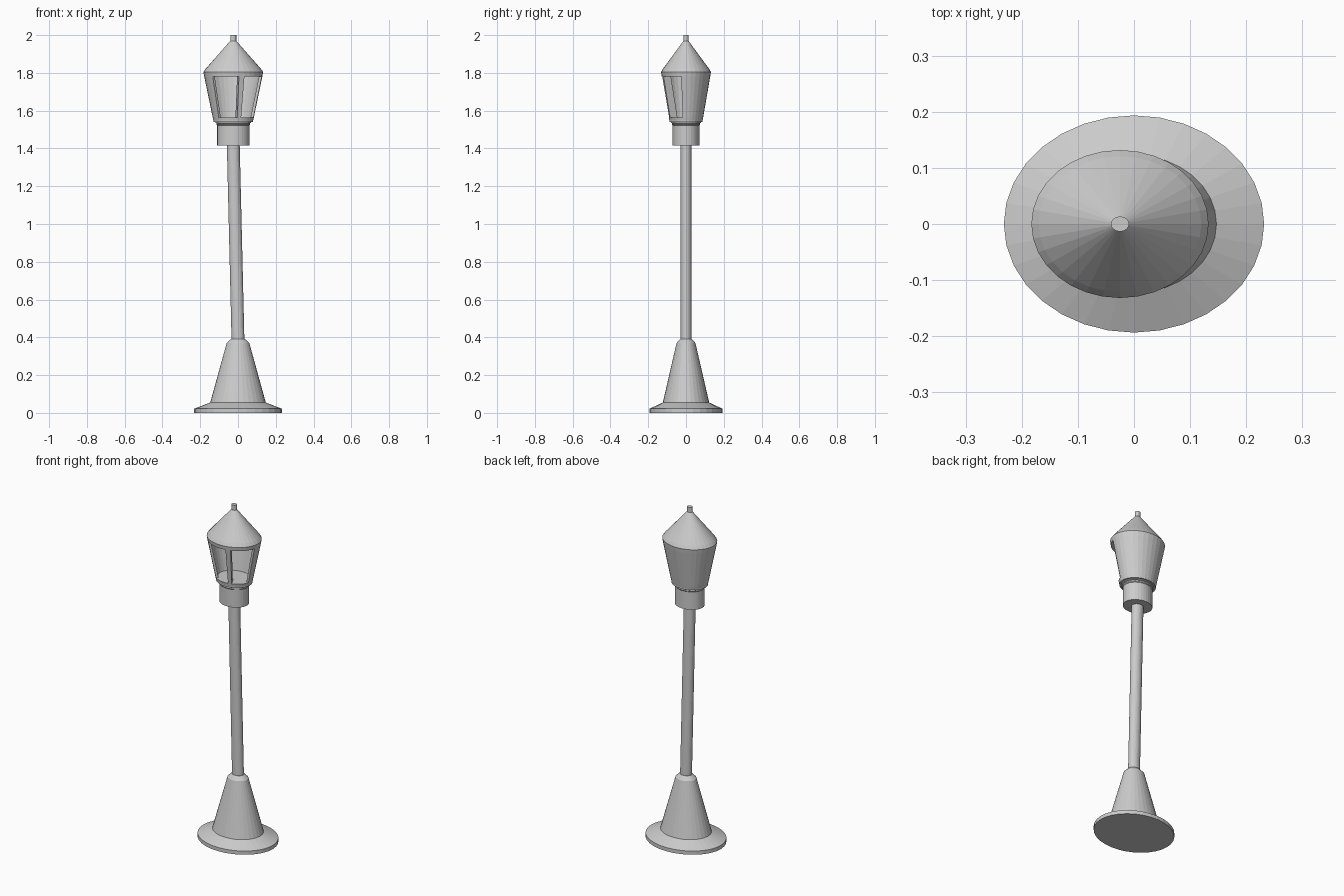
import bpy, bmesh
from math import sin, cos, pi

if "Cube" in bpy.data.objects:
    bpy.data.objects.remove(bpy.data.objects["Cube"])

SIDES = 32
STEP = 2 * pi / SIDES
FLAT = 0.834      # the whole lamp is squashed along y
HEAD_X = -0.025   # the head sits off centre because the post leans


def finish(name, bm):
    bmesh.ops.recalc_face_normals(bm, faces=bm.faces)
    me = bpy.data.meshes.new(name)
    bm.to_mesh(me)
    bm.free()
    ob = bpy.data.objects.new(name, me)
    bpy.context.collection.objects.link(ob)
    return ob


def point(bm, r, step, z, cx):
    # step counts facets anticlockwise from the front (-y)
    a = step * STEP
    return bm.verts.new((cx + r * sin(a), -r * cos(a) * FLAT, z))


def lathe(name, profile, x0=0.0, x1=None):
    """Closed turned solid from (radius, z) pairs, leaning from x0 to x1."""
    x1 = x0 if x1 is None else x1
    bm = bmesh.new()
    za, zb = profile[0][1], profile[-1][1]
    rings = []
    for r, z in profile:
        cx = x0 + (x1 - x0) * (z - za) / (zb - za)
        rings.append([point(bm, r, i, z, cx) for i in range(SIDES)])
    for lo, hi in zip(rings, rings[1:]):
        for i in range(SIDES):
            j = (i + 1) % SIDES
            bm.faces.new((lo[i], lo[j], hi[j], hi[i]))
    bm.faces.new(rings[0])
    bm.faces.new(rings[-1])
    return finish(name, bm)


def wall(name, first, last, depth, lo, hi):
    """Thick curved strip of lantern wall between two facet numbers."""
    bm = bmesh.new()
    cols = []
    for i in range(first, last + 1):
        cols.append([point(bm, lo[0], i, lo[1], HEAD_X),
                     point(bm, hi[0], i, hi[1], HEAD_X),
                     point(bm, hi[0] - depth, i, hi[1], HEAD_X),
                     point(bm, lo[0] - depth, i, lo[1], HEAD_X)])
    for a, b in zip(cols, cols[1:]):
        for k in range(4):
            m = (k + 1) % 4
            bm.faces.new((a[k], b[k], b[m], a[m]))
    bm.faces.new(cols[0])
    bm.faces.new(cols[-1])
    return finish(name, bm)


# Foot and leaning post
lathe("base", [(0.232, 0), (0.232, 0.022), (0.147, 0.055),
               (0.06, 0.37), (0.036, 0.392)])
lathe("post", [(0.034, 0.38), (0.034, 1.42)], 0.0, HEAD_X)

# Collar with stepped rings, up to the lantern floor
lathe("collar", [(0.085, 1.415), (0.085, 1.522), (0.089, 1.526), (0.089, 1.533),
                 (0.095, 1.536), (0.095, 1.542)], HEAD_X)
floor, ceiling = (0.109, 1.565), (0.154, 1.782)
lathe("lantern_floor", [(0.105, 1.541), (0.105, 1.548), floor], HEAD_X)

# Lantern wall around the back, and the bar between the two front windows
wall("lantern_wall", 7, SIDES - 4, 0.015, floor, ceiling)
wall("window_bar", 1, 2, 0.05, floor, ceiling)

# Rim, conical roof and finial
lathe("roof", [ceiling, (0.158, 1.805), (0.145, 1.823), (0.022, 1.963),
               (0.016, 1.97), (0.016, 2.0)], HEAD_X)
